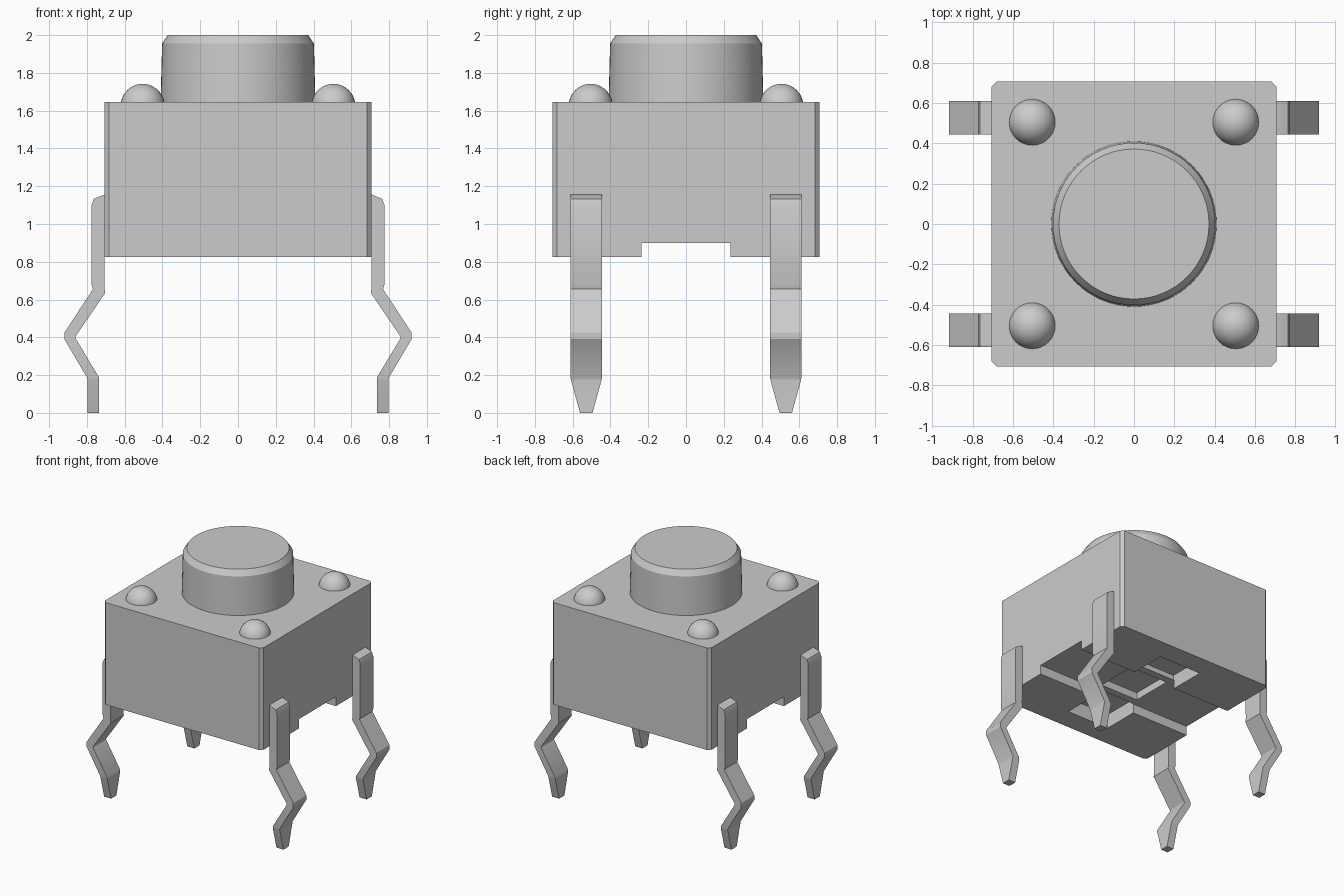
import bpy, bmesh
from math import radians

if "Cube" in bpy.data.objects:
    bpy.data.objects.remove(bpy.data.objects["Cube"])

grey = bpy.data.materials.new("light_grey")
grey.use_nodes = True
COLOUR = (0.6, 0.6, 0.6, 1)
grey.diffuse_color = COLOUR
grey.node_tree.nodes["Principled BSDF"].inputs["Base Color"].default_value = COLOUR


def finish(name, bm, smooth=None):
    """Turn a bmesh into a named object, optionally smooth shaded."""
    bmesh.ops.recalc_face_normals(bm, faces=bm.faces)
    mesh = bpy.data.meshes.new(name)
    bm.to_mesh(mesh)
    bm.free()
    mesh.materials.append(grey)
    ob = bpy.data.objects.new(name, mesh)
    bpy.context.collection.objects.link(ob)
    if smooth:
        bpy.ops.object.select_all(action="DESELECT")
        ob.select_set(True)
        bpy.context.view_layer.objects.active = ob
        bpy.ops.object.shade_smooth_by_angle(angle=radians(smooth))
    return ob


def box(name, x, y, z):
    """Box from (min, max) ranges."""
    bm = bmesh.new()
    bmesh.ops.create_cube(bm, size=1)
    for v in bm.verts:
        v.co = [r[0] if c < 0 else r[1] for c, r in zip(v.co, (x, y, z))]
    return finish(name, bm)


def loft(bm, rings):
    """Skin a list of equal-length rings and cap both ends."""
    rows = [[bm.verts.new(p) for p in ring] for ring in rings]
    n = len(rows[0])
    for a, b in zip(rows, rows[1:]):
        for i in range(n):
            j = (i + 1) % n
            bm.faces.new((a[i], a[j], b[j], b[i]))
    bm.faces.new(rows[0])
    bm.faces.new(rows[-1])


# Housing with chamfered upright corners
BASE, TOP, HALF, CUT = 0.825, 1.645, 0.706, 0.024
body = box("housing", (-HALF, HALF), (-HALF, HALF), (BASE, TOP))
bm = bmesh.new()
bm.from_mesh(body.data)
upright = [e for e in bm.edges if abs(e.verts[0].co.z - e.verts[1].co.z) > 0.1]
bmesh.ops.bevel(bm, geom=upright, offset=CUT, segments=1, affect="EDGES")
bm.to_mesh(body.data)
bm.free()

# Underside channel, two side pockets and a square centre recess
cutters = [
    box("channel_cutter", (-1, 1), (-0.235, 0.235), (0.7, 0.9)),
    box("front_pocket_cutter", (-0.19, 0.19), (-0.53, -0.23), (0.7, 0.94)),
    box("back_pocket_cutter", (-0.19, 0.19), (0.23, 0.53), (0.7, 0.94)),
    box("centre_recess_cutter", (-0.17, 0.17), (-0.17, 0.17), (0.7, 0.96)),
]
for cutter in cutters:
    mod = body.modifiers.new(cutter.name, "BOOLEAN")
    mod.operation = "DIFFERENCE"
    mod.solver = "EXACT"
    mod.object = cutter
    cutter.hide_render = True
    cutter.hide_viewport = False
bpy.context.view_layer.objects.active = body
for mod in list(body.modifiers):
    bpy.ops.object.modifier_apply(modifier=mod.name)
for cutter in cutters:
    bpy.data.objects.remove(cutter)

# Push button: drafted cylinder with a chamfered rim
bm = bmesh.new()
lower = bmesh.ops.create_cone(bm, cap_ends=True, segments=64, radius1=0.41,
                              radius2=0.402, depth=0.32)
bmesh.ops.translate(bm, verts=bm.verts, vec=(0, 0, 1.795))
rim = [f for f in bm.faces if f.normal.z > 0.9]
bmesh.ops.inset_region(bm, faces=rim, thickness=0.03)
for v in rim[0].verts:
    v.co.z = 2.0
finish("button", bm, 30)

# Rivet domes on the four top corners
for fb, y in (("front", -0.505), ("back", 0.505)):
    for lr, x in (("right", -0.505), ("left", 0.505)):
        bm = bmesh.new()
        bmesh.ops.create_uvsphere(bm, u_segments=32, v_segments=20, radius=0.116)
        bmesh.ops.translate(bm, verts=bm.verts, vec=(x, y, 1.626))
        bmesh.ops.bisect_plane(bm, geom=bm.verts[:] + bm.edges[:] + bm.faces[:],
                               plane_co=(0, 0, TOP - 0.005), plane_no=(0, 0, 1),
                               clear_inner=True)
        finish(f"{fb}_{lr}_rivet", bm, 40)

# Bent terminals: (outer x, z, inner x, z, half width) from top to tip
SECTIONS = [
    (0.69, 1.157, 0.69, 1.09, 0.083), (0.71, 1.155, 0.705, 1.085, 0.083),
    (0.763, 1.133, 0.706, 1.08, 0.083), (0.775, 1.10, 0.706, 1.07, 0.083),
    (0.775, 0.68, 0.708, 0.665, 0.083), (0.768, 0.655, 0.703, 0.635, 0.083),
    (0.919, 0.425, 0.86, 0.405, 0.083), (0.919, 0.39, 0.86, 0.395, 0.083),
    (0.798, 0.185, 0.737, 0.19, 0.083), (0.797, 0.17, 0.735, 0.17, 0.08),
    (0.797, 0, 0.735, 0, 0.033),
]
for fb, y in (("front", -0.528), ("back", 0.528)):
    for lr, s in (("right", -1), ("left", 1)):
        bm = bmesh.new()
        loft(bm, [[(s * xo, y - w, zo), (s * xo, y + w, zo),
                   (s * xi, y + w, zi), (s * xi, y - w, zi)]
                  for xo, zo, xi, zi, w in SECTIONS])
        finish(f"{fb}_{lr}_terminal", bm, 30)
